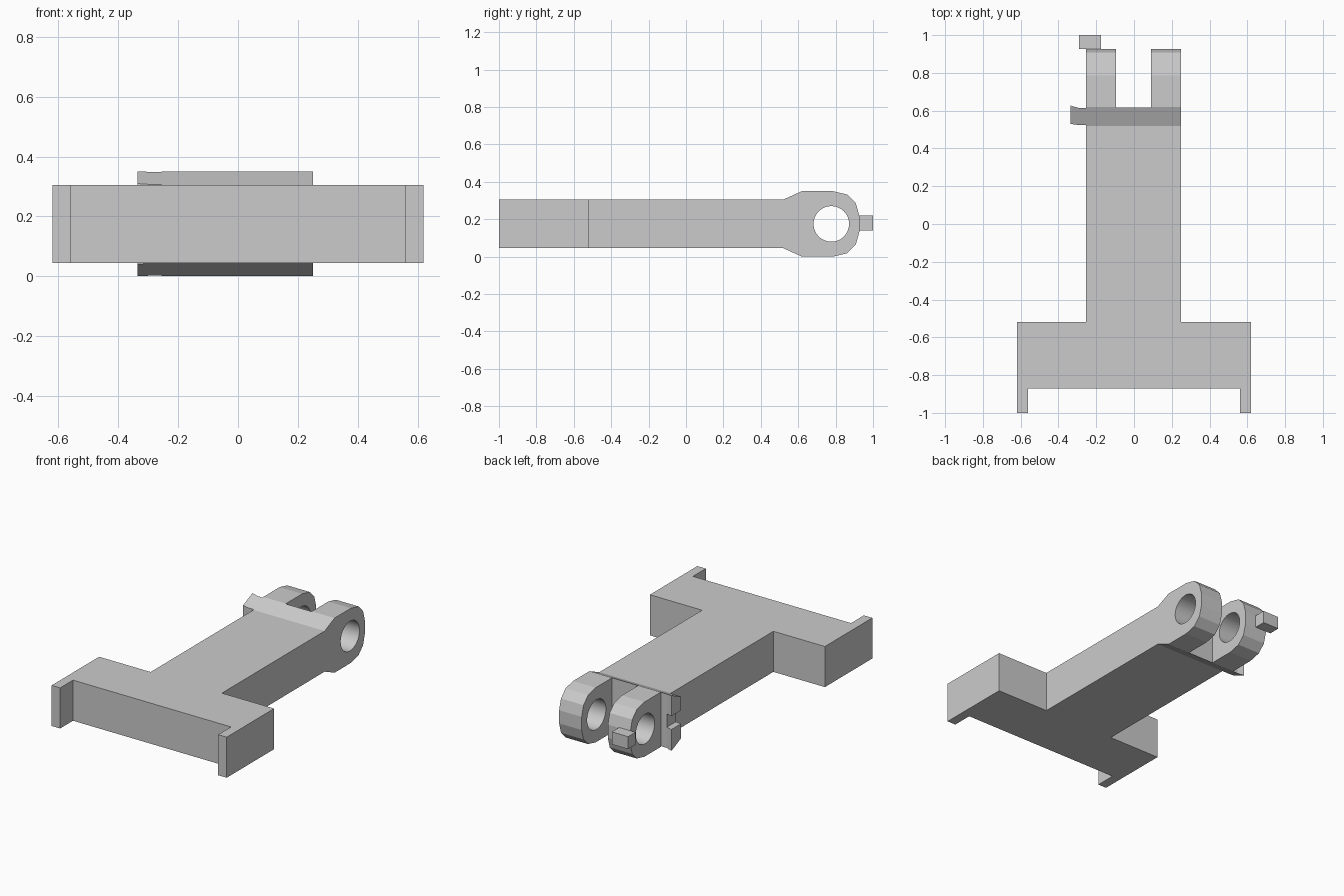
import bpy, bmesh, math
from mathutils import Vector

cube = bpy.data.objects.get("Cube")
if cube:
    bpy.data.objects.remove(cube, do_unlink=True)

grey = bpy.data.materials.new("plain grey")
grey.use_nodes = True
grey.diffuse_color = (0.6, 0.6, 0.6, 1)
grey.node_tree.nodes["Principled BSDF"].inputs["Base Color"].default_value = (0.6, 0.6, 0.6, 1)


def prism(name, points, direction):
    """Extrude a closed outline of 3D points along a direction."""
    bm = bmesh.new()
    face = bm.faces.new([bm.verts.new(p) for p in points])
    made = bmesh.ops.extrude_face_region(bm, geom=[face])["geom"]
    bmesh.ops.translate(bm, vec=Vector(direction),
                        verts=[v for v in made if isinstance(v, bmesh.types.BMVert)])
    bmesh.ops.recalc_face_normals(bm, faces=bm.faces)
    mesh = bpy.data.meshes.new(name)
    bm.to_mesh(mesh)
    bm.free()
    obj = bpy.data.objects.new(name, mesh)
    bpy.context.collection.objects.link(obj)
    mesh.materials.append(grey)
    return obj


def box(name, low, high):
    (x, y, z), (X, Y, Z) = low, high
    return prism(name, [(x, y, z), (X, y, z), (X, Y, z), (x, Y, z)], (0, 0, Z - z))


def carve(obj, tool, operation):
    """Apply a boolean and discard the helper."""
    tool.hide_render = True
    mod = obj.modifiers.new("carve", "BOOLEAN")
    mod.operation, mod.solver, mod.object = operation, "EXACT", tool
    bpy.context.view_layer.objects.active = obj
    bpy.ops.object.modifier_apply(modifier=mod.name)
    bpy.data.objects.remove(tool, do_unlink=True)


# Plan outline: foot with end lips, shaft, side tab and forked lugs
plan = [(-0.62, -1), (-0.56, -1), (-0.56, -0.87), (0.56, -0.87), (0.56, -1), (0.62, -1),
        (0.62, -0.52), (0.25, -0.52), (0.25, 1.1), (0.09, 1.1), (0.09, 0.618),
        (-0.095, 0.618), (-0.095, 1.1), (-0.255, 1.1), (-0.255, 0.615), (-0.295, 0.615),
        (-0.335, 0.627), (-0.335, 0.53), (-0.295, 0.524), (-0.255, 0.524),
        (-0.255, -0.52), (-0.62, -0.52)]
link = prism("link_body", [(x, y, -0.2) for x, y in plan], (0, 0, 0.8))

# Side profile: flat shaft swelling into a chamfered eye, mirrored about mid height
MID = 0.175
upper = [(-1.2, 0.13), (0.52, 0.13), (0.62, 0.175), (0.785, 0.175),
         (0.862, 0.157), (0.908, 0.11), (0.927, 0.042)]
profile = [(y, MID + h) for y, h in upper] + [(y, MID - h) for y, h in reversed(upper)]
carve(link, prism("side_profile", [(-1, y, z) for y, z in profile], (2, 0, 0)), "INTERSECT")

# Pin hole through both lugs
SIDES = 48
ring = [(-1, 0.777 + 0.095 * math.cos(a), MID + 0.095 * math.sin(a))
        for a in (math.tau * i / SIDES for i in range(SIDES))]
carve(link, prism("pin_hole", ring, (2, 0, 0)), "DIFFERENCE")

# Notch in the side tab
carve(link, box("tab_notch", (-0.5, 0.4, 0.135), (-0.295, 0.7, 0.22)), "DIFFERENCE")

# Locating peg on the end of the right lug
peg = box("lug_peg", (-0.29, 0.926, 0.14), (-0.175, 1, 0.22))

bpy.ops.object.select_all(action="DESELECT")
link.select_set(True)
bpy.context.view_layer.objects.active = link
bpy.ops.object.shade_smooth_by_angle(angle=math.radians(10))
